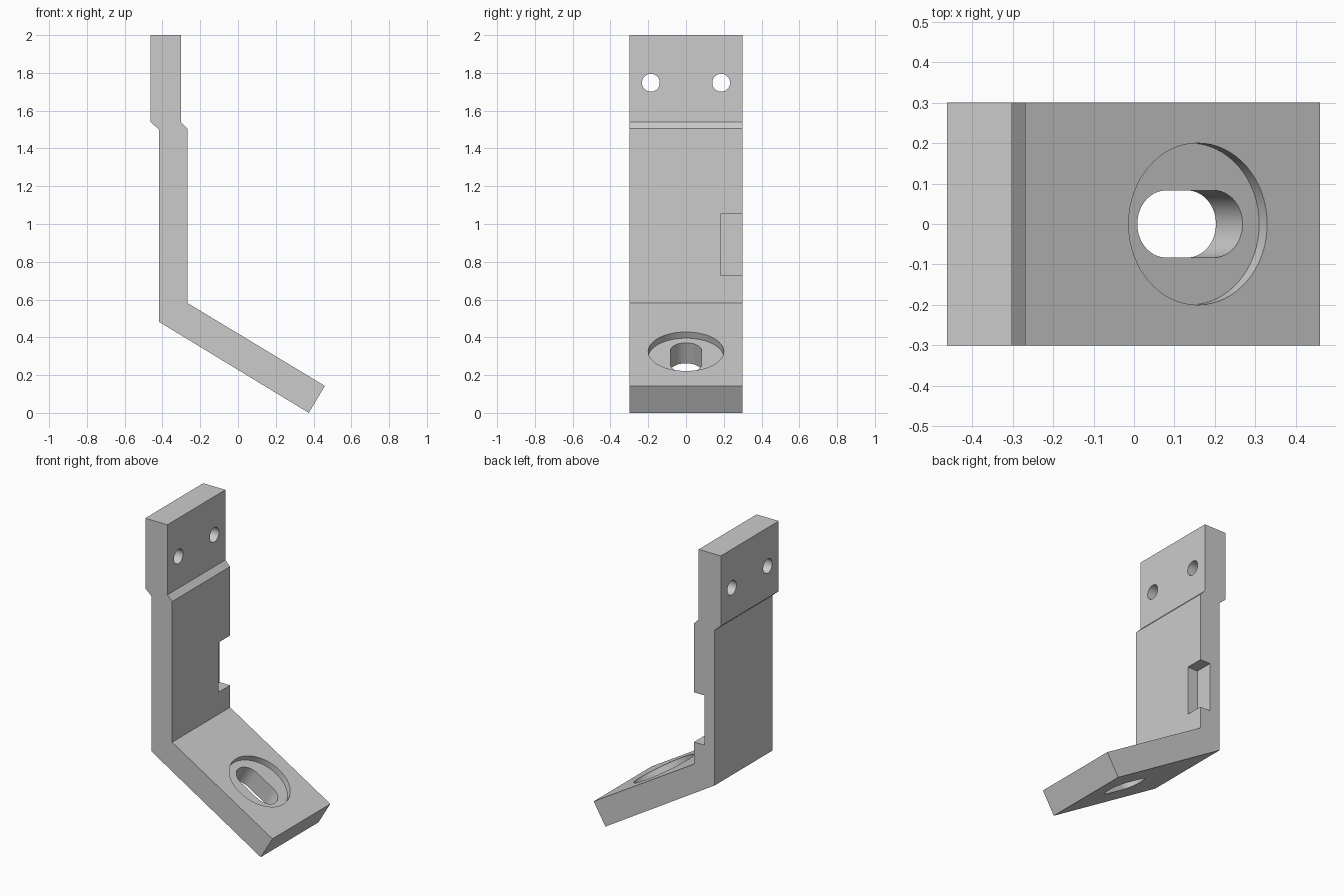
import bpy, bmesh
from math import cos, sin, pi, radians
from mathutils import Matrix, Vector

cube = bpy.data.objects.get("Cube")
if cube:
    bpy.data.objects.remove(cube, do_unlink=True)

grey = bpy.data.materials.new("plain grey")
grey.use_nodes = True
colour = (0.6, 0.6, 0.6, 1)
grey.diffuse_color = colour
grey.node_tree.nodes["Principled BSDF"].inputs["Base Color"].default_value = colour


def prism(name, outline, low, high, matrix):
    """Extrude a flat outline from low to high along its local z axis."""
    bm = bmesh.new()
    face = bm.faces.new([bm.verts.new((x, y, low)) for x, y in outline])
    top = bmesh.ops.extrude_face_region(bm, geom=[face])["geom"]
    verts = [v for v in top if isinstance(v, bmesh.types.BMVert)]
    bmesh.ops.translate(bm, verts=verts, vec=(0, 0, high - low))
    bmesh.ops.recalc_face_normals(bm, faces=bm.faces)
    bm.transform(matrix)
    mesh = bpy.data.meshes.new(name)
    bm.to_mesh(mesh)
    bm.free()
    mesh.materials.append(grey)
    obj = bpy.data.objects.new(name, mesh)
    bpy.context.collection.objects.link(obj)
    return obj


def slot(radius, half_straight=0, steps=32):
    """Round outline, stretched along x by a straight middle."""
    points = []
    for side in (1, -1):
        count = steps + 1 if half_straight else steps
        for i in range(count):
            a = pi * i / steps - side * pi / 2
            points.append((side * half_straight + radius * cos(a), radius * sin(a)))
    return points


# Bent bracket, drawn from the side and extruded across its width
profile = [(-0.463, 2), (-0.302, 2), (-0.302, 1.54), (-0.268, 1.505),
           (-0.268, 0.582), (0.46, 0.143), (0.375, 0), (-0.418, 0.482),
           (-0.418, 1.5), (-0.463, 1.54)]
bracket = prism("bracket", profile, -0.3, 0.3, Matrix.Rotation(pi / 2, 4, "X"))

# Round recess and long slot, square to the sloping foot
foot = Matrix.Translation((0.158, 0, 0.325)) @ Matrix.Rotation(radians(31.1), 4, "Y")
cutters = [prism("recess_cutter", slot(0.2), -0.038, 0.1, foot),
           prism("slot_cutter", slot(0.083, 0.069), -0.3, 0.1, foot)]

# Pair of screw holes through the upper plate
for y in (-0.186, 0.186):
    place = Matrix.Translation((-0.38, y, 1.748)) @ Matrix.Rotation(pi / 2, 4, "Y")
    cutters.append(prism("screw_hole_cutter", slot(0.047), -0.3, 0.3, place))

# Shallow notch on one edge of the upright
notch = [(-0.343, 0.182), (-0.1, 0.182), (-0.1, 0.4), (-0.343, 0.4)]
cutters.append(prism("notch_cutter", notch, 0.727, 1.053, Matrix()))

# Cut everything out of the bracket
bpy.ops.object.select_all(action="DESELECT")
bpy.context.view_layer.objects.active = bracket
bracket.select_set(True)
for cutter in cutters:
    cutter.hide_render = True
    cut = bracket.modifiers.new(cutter.name, "BOOLEAN")
    cut.operation = "DIFFERENCE"
    cut.solver = "EXACT"
    cut.object = cutter
    bpy.ops.object.modifier_apply(modifier=cut.name)
    bpy.data.objects.remove(cutter, do_unlink=True)

bpy.ops.object.shade_smooth_by_angle(angle=radians(30))
